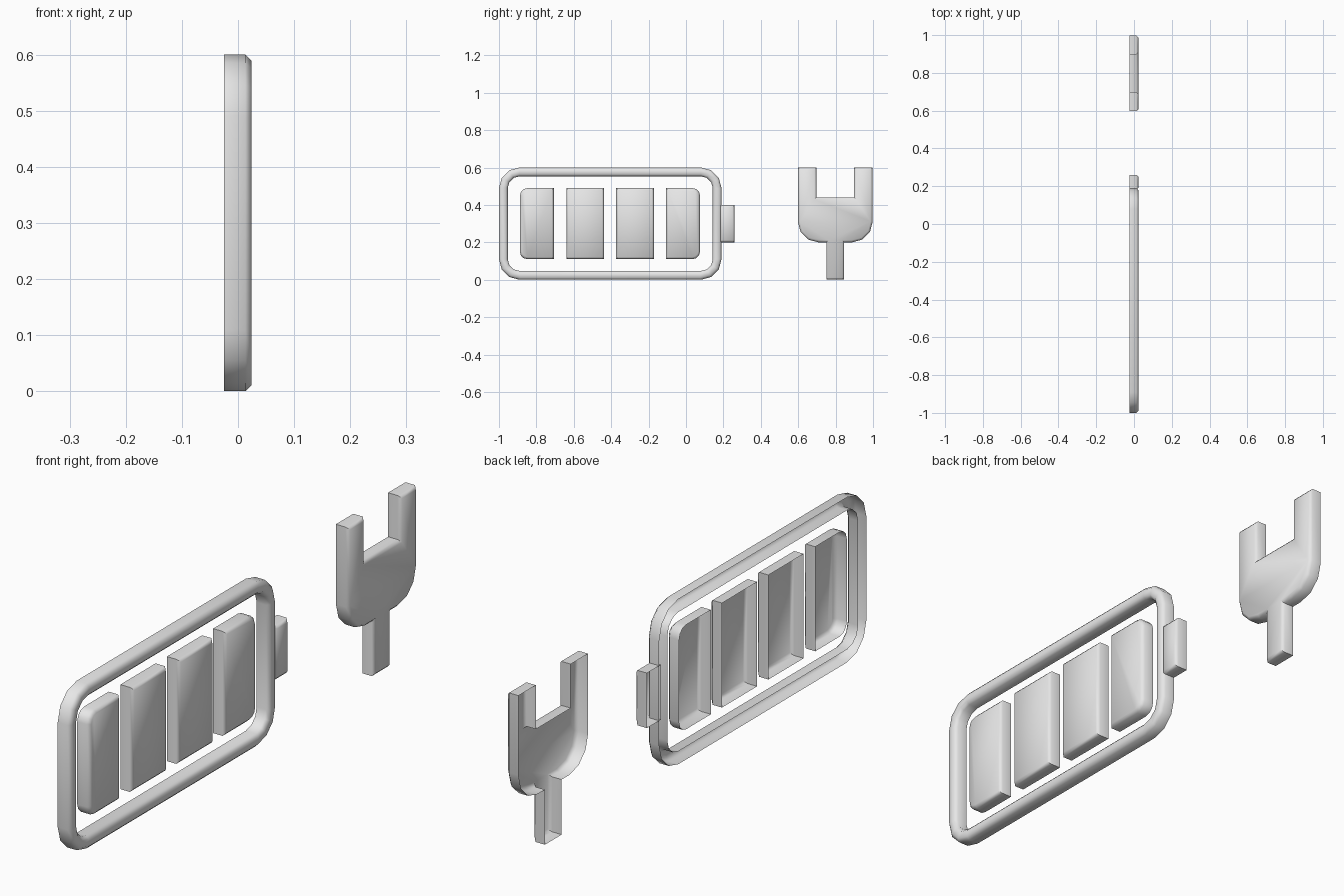
import bpy, bmesh, math

cube = bpy.data.objects.get("Cube")
if cube:
    bpy.data.objects.remove(cube, do_unlink=True)

BACK, FRONT, CHAMFER = -0.025, 0.024, 0.011

grey = bpy.data.materials.new("light grey")
grey.use_nodes = True
colour = (0.8, 0.8, 0.8, 1)
grey.diffuse_color = colour
grey.node_tree.nodes["Principled BSDF"].inputs["Base Color"].default_value = colour


def rounded(corners, steps=3):
    """Outline from counter-clockwise (y, z, radius) corners."""
    points = []
    for i, (y, z, r) in enumerate(corners):
        if r == 0:
            points.append((y, z))
            continue
        py, pz, _ = corners[i - 1]
        ny, nz, _ = corners[(i + 1) % len(corners)]
        la, lb = math.hypot(py - y, pz - z), math.hypot(ny - y, nz - z)
        a = ((py - y) / la * r, (pz - z) / la * r)
        b = ((ny - y) / lb * r, (nz - z) / lb * r)
        for k in range(steps + 1):
            t = k / steps * math.pi / 2
            u, v = 1 - math.sin(t), 1 - math.cos(t)
            points.append((y + a[0] * u + b[0] * v, z + a[1] * u + b[1] * v))
    return points


def box(y0, y1, z0, z1, left=0, right=0):
    return rounded([(y0, z0, left), (y1, z0, right), (y1, z1, right), (y0, z1, left)])


def inset(points, d):
    """Move an outline to its left side with mitred corners."""
    result = []
    for i, (y, z) in enumerate(points):
        py, pz = points[i - 1]
        ny, nz = points[(i + 1) % len(points)]
        la, lb = math.hypot(y - py, z - pz), math.hypot(ny - y, nz - z)
        n1 = (-(z - pz) / la, (y - py) / la)
        n2 = (-(nz - z) / lb, (ny - y) / lb)
        k = d / (1 + n1[0] * n2[0] + n1[1] * n2[1])
        result.append((y + (n1[0] + n2[0]) * k, z + (n1[1] + n2[1]) * k))
    return result


def add_wall(bm, points):
    """Side wall and front chamfer; returns the front ring."""
    levels = [(BACK, points), (FRONT - CHAMFER, points), (FRONT, inset(points, CHAMFER))]
    rings = [[bm.verts.new((x, y, z)) for y, z in pts] for x, pts in levels]
    n = len(points)
    for low, high in zip(rings, rings[1:]):
        for i in range(n):
            j = (i + 1) % n
            bm.faces.new((low[i], low[j], high[j], high[i]))
    return rings[-1]


def shell(name, outline, hole=None):
    """Hollow pressed shape, open at the back."""
    bm = bmesh.new()
    outer = add_wall(bm, outline)
    if hole:
        inner = add_wall(bm, hole[::-1])[::-1]
        n = len(outer)
        for i in range(n):
            j = (i + 1) % n
            bm.faces.new((outer[i], outer[j], inner[j], inner[i]))
    else:
        bm.faces.new(outer)
    mesh = bpy.data.meshes.new(name)
    bm.to_mesh(mesh)
    bm.free()
    mesh.materials.append(grey)
    obj = bpy.data.objects.new(name, mesh)
    bpy.context.collection.objects.link(obj)
    bpy.ops.object.select_all(action='DESELECT')
    obj.select_set(True)
    bpy.context.view_layer.objects.active = obj
    bpy.ops.object.shade_smooth_by_angle(angle=math.radians(50))
    return obj


# Battery case and terminal
shell("battery_frame", box(-1, 0.19, 0, 0.6, 0.11, 0.11),
      box(-0.953, 0.143, 0.047, 0.553, 0.063, 0.063))
shell("battery_terminal", box(0.18, 0.26, 0.2, 0.4))

# Charge cells, the end ones rounded on their outer corners
cells = [(-0.888, -0.707, 0.04, 0), (-0.64, -0.438, 0, 0),
         (-0.373, -0.171, 0, 0), (-0.107, 0.075, 0, 0.04)]
for number, (y0, y1, left, right) in enumerate(cells, 1):
    shell(f"charge_cell_{number}", box(y0, y1, 0.11, 0.49, left, right))

# Plug: cable stem, rounded body and two prongs
half = [(0.048, 0, 0), (0.048, 0.2, 0), (0.2, 0.2, 0.11),
        (0.2, 0.6, 0), (0.1, 0.6, 0), (0.1, 0.44, 0)]
mirrored = [(-y, z, r) for y, z, r in reversed(half)]
shell("plug", rounded([(y + 0.798, z, r) for y, z, r in half + mirrored]))
